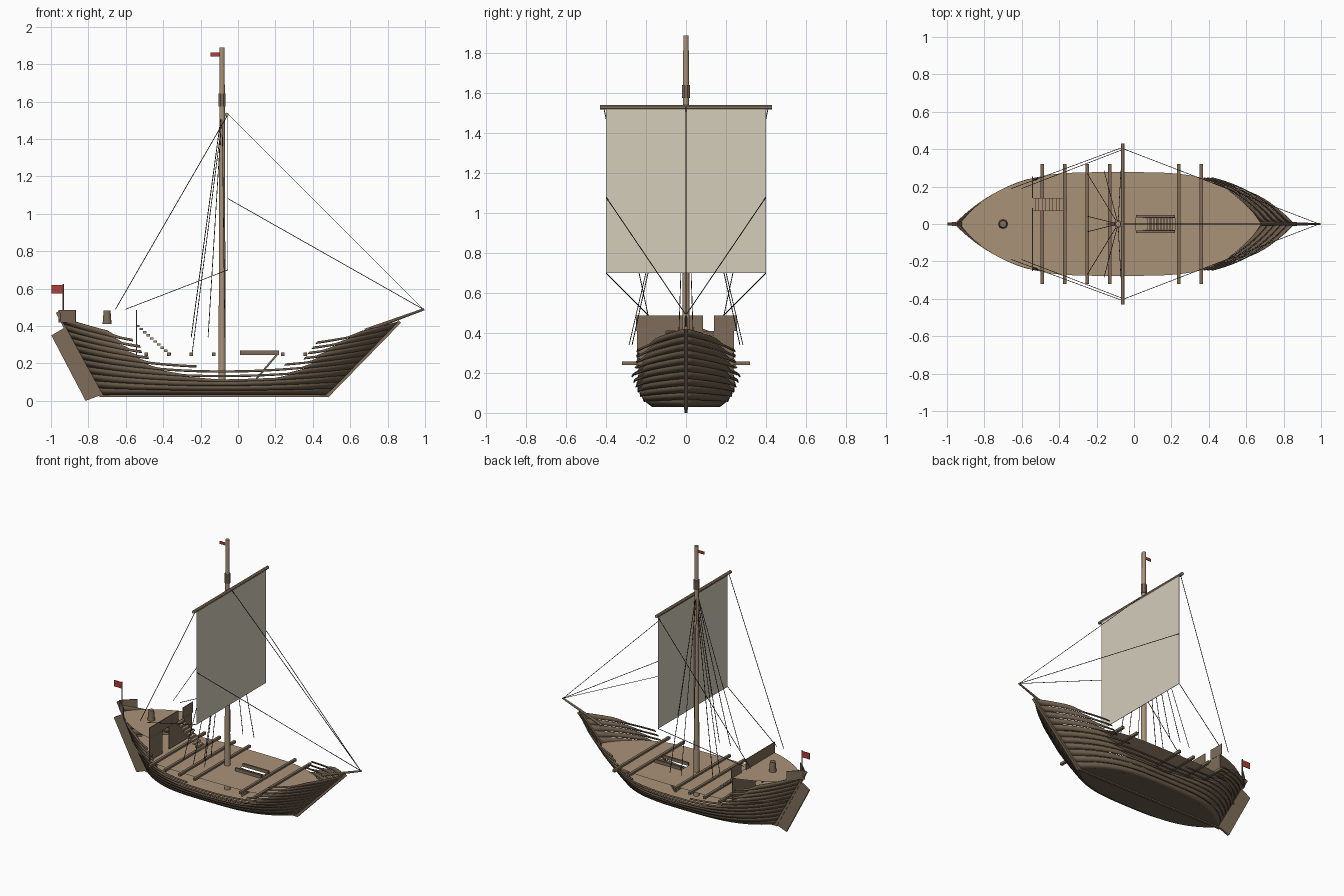
import bpy, bmesh, math
from mathutils import Vector

cube = bpy.data.objects.get("Cube")
if cube:
    bpy.data.objects.remove(cube, do_unlink=True)


def material(name, rgb):
    m = bpy.data.materials.new(name)
    m.use_nodes = True
    m.diffuse_color = (*rgb, 1)
    m.node_tree.nodes["Principled BSDF"].inputs["Base Color"].default_value = (*rgb, 1)
    return m


hull_wood = material("dark hull wood", (0.15, 0.108, 0.07))
wood = material("brown wood", (0.21, 0.152, 0.1))
tan = material("tan wood", (0.40, 0.29, 0.19))
canvas = material("canvas", (0.66, 0.61, 0.5))
rope = material("dark rope", (0.03, 0.026, 0.02))
red = material("red cloth", (0.42, 0.05, 0.04))


def make(name, verts, faces, mat, mirror=False, thick=0, smooth=False):
    me = bpy.data.meshes.new(name)
    me.from_pydata(verts, [], faces)
    me.materials.append(mat)
    ob = bpy.data.objects.new(name, me)
    bpy.context.collection.objects.link(ob)
    if thick:
        mod = ob.modifiers.new("thickness", 'SOLIDIFY')
        mod.thickness = thick
    if mirror:
        mod = ob.modifiers.new("mirror", 'MIRROR')
        mod.use_axis = (False, True, False)
        mod.use_clip = True
    if smooth:
        bpy.ops.object.select_all(action='DESELECT')
        bpy.context.view_layer.objects.active = ob
        ob.select_set(True)
        bpy.ops.object.shade_smooth_by_angle(angle=math.radians(35))
    return ob


def rod(name, a, b, r, mat, r2=None, sides=10):
    a, b = Vector(a), Vector(b)
    q = (b - a).to_track_quat('Z', 'Y')
    r2 = r if r2 is None else r2
    vs = []
    for p, rad in ((a, r), (b, r2)):
        for k in range(sides):
            w = 2 * math.pi * (k + 0.5) / sides
            vs.append(p + q @ Vector((rad * math.cos(w), rad * math.sin(w), 0)))
    fs = [(k, (k + 1) % sides, sides + (k + 1) % sides, sides + k) for k in range(sides)]
    fs += [tuple(reversed(range(sides))), tuple(range(sides, 2 * sides))]
    return make(name, vs, fs, mat, smooth=sides > 6)


def box(name, lo, hi, mat):
    vs = [(x, y, z) for x in (lo[0], hi[0]) for y in (lo[1], hi[1]) for z in (lo[2], hi[2])]
    fs = [(0, 1, 3, 2), (4, 6, 7, 5), (0, 4, 5, 1), (2, 3, 7, 6), (0, 2, 6, 4), (1, 5, 7, 3)]
    return make(name, vs, fs, mat)


def hull_point(v, t, out=0.0):
    """Hull surface: v runs stern to bow (-1..1), t runs keel to rail (0..1)."""
    stern, bow = -0.73 - 0.23 * t, 0.48 + 0.38 * t
    x = (stern + bow) / 2 + v * (bow - stern) / 2
    mid, end = 0.03 + 0.27 * t, 0.03 + (0.42 if v < 0 else 0.39) * t
    beam = 0.17 + 0.105 * min(1, 1.6 * t) ** 0.6
    full = 1 - abs(v) ** 3.4
    return Vector((x, -beam * full - out * min(1, 4 * full), mid + (end - mid) * v * v))


SOLID = [(-1, 0.6), (-0.74, 0.42), (-0.58, 0.25), (-0.45, 0.16), (-0.3, 0.12), (-0.1, 0.09),
         (0.2, 0.1), (0.35, 0.16), (0.45, 0.25), (0.6, 0.33), (0.74, 0.42), (1, 0.6)]


def solid_height(x):
    for (x0, z0), (x1, z1) in zip(SOLID, SOLID[1:]):
        if x0 <= x <= x1:
            return z0 + (z1 - z0) * (x - x0) / (x1 - x0)
    return 0.6


# Overlapping hull planks: closed low down and at the ends, open strips above
ROWS, COLS = 11, 56
verts, faces = [], []
for j in range(ROWS):
    t0, t1 = j / ROWS, (j + 1) / ROWS
    base = len(verts)
    for k in range(COLS + 1):
        v = -1 + 2 * k / COLS
        low = hull_point(v, t0, 0.008 if j else 0)
        f = max(0, min(1, (solid_height(low.x) - low.z) / 0.03 + 0.5))
        verts += [low, hull_point(v, t0 + (t1 - t0) * (0.42 + 0.6 * f))]
    rise = max(0, (t0 - 0.6) / 0.4)
    for k in range(COLS):
        a = base + 2 * k
        x = (verts[a].x + verts[a + 2].x) / 2
        gap = (0, 0)
        if t0 > 0.6:
            gap = (-0.47 - 0.1 * rise, 0.33 + 0.12 * rise)
        elif t0 > 0.5:
            gap = (-0.22, 0.24)
        if not gap[0] < x < gap[1]:
            faces.append((a, a + 2, a + 3, a + 1))
make("hull_planks", verts, faces, hull_wood, mirror=True, thick=0.006, smooth=True)

# Flat bottom
edge = [hull_point(-1 + k / 16, 0) for k in range(33)]
make("hull_bottom", edge + [Vector((p.x, 0, p.z)) for p in edge],
     [(k, 33 + k, 34 + k, k + 1) for k in range(32)], hull_wood, mirror=True)

# Keel, stem and sternpost
rod("keel", (-0.74, 0, 0.03), (0.48, 0, 0.03), 0.012, wood, sides=4)
rod("stem", (0.475, 0, 0.025), (0.865, 0, 0.425), 0.014, wood, sides=4)
rod("sternpost", (-0.73, 0, 0.025), (-0.965, 0, 0.475), 0.014, wood, sides=4)
rod("bowsprit", (0.68, 0, 0.375), (0.995, 0, 0.49), 0.011, tan, 0.006)

# Rudder plate
profile = [(-0.998, 0.35), (-0.93, 0.39), (-0.735, 0.03), (-0.815, 0.0)]
make("rudder", [(x, y, z) for y in (-0.007, 0.007) for x, z in profile],
     [(3, 2, 1, 0), (4, 5, 6, 7)] + [(k, (k + 1) % 4, 4 + (k + 1) % 4, 4 + k) for k in range(4)], wood)

# Bulwark around the stern tip
top = [hull_point(-1 + 0.025 * k, 1) for k in range(5)]
make("stern_bulwark", [(p.x, p.y, z) for p in top for z in (0.42, 0.485)],
     [(2 * k, 2 * k + 2, 2 * k + 3, 2 * k + 1) for k in range(4)], wood, mirror=True, thick=0.006)


def deck(name, x0, x1, start, stop, z, beam, power, hatch=None):
    xs = sorted({start + (stop - start) * k / 40 for k in range(41)} | set(hatch or ()))
    vs, fs = [], []
    for x in xs:
        v = (2 * x - x0 - x1) / (x1 - x0)
        w = beam * max(0, 1 - abs(v) ** power)
        vs += [(x, 0, z), (x, -min(0.045, w / 2), z), (x, -w, z)]
    for k in range(len(xs) - 1):
        a, mid = 3 * k, (xs[k] + xs[k + 1]) / 2
        fs.append((a + 1, a + 2, a + 5, a + 4))
        if not (hatch and hatch[0] < mid < hatch[1]):
            fs.append((a, a + 1, a + 4, a + 3))
    make(name, vs, fs, tan, mirror=True)


deck("main_deck", -0.86, 0.69, -0.86, 0.69, 0.245, 0.277, 4, (0.01, 0.22))
deck("aft_deck", -0.95, 0.83, -0.95, -0.54, 0.41, 0.28, 3.4)
deck("hold_floor", -0.74, 0.49, -0.72, 0.47, 0.07, 0.2, 3.4)

# Through beams
for i, x in enumerate((-0.49, -0.37, -0.25, -0.13, 0.24, 0.36)):
    box(f"cross_beam_{i + 1}", (x - 0.009, -0.32, 0.24), (x + 0.009, 0.32, 0.258), wood)

# Bulkhead below the aft deck and the railing panels above it
for i, (y0, y1, z0, z1) in enumerate(((-0.245, -0.1, 0.245, 0.41), (-0.02, 0.24, 0.245, 0.41),
                                      (-0.25, 0.085, 0.41, 0.487), (0.14, 0.255, 0.41, 0.487))):
    box(f"bulkhead_panel_{i + 1}", (-0.545, y0, z0), (-0.541, y1, z1), wood)

# Stairs to the aft deck
for i in range(10):
    x, z = -0.535 + 0.0185 * i, 0.4 - 0.0165 * i
    box(f"stair_step_{i + 1}", (x - 0.009, 0.07, z - 0.006), (x + 0.009, 0.14, z + 0.006), tan)

# Hatch edges and hold ladder
for side, y in (("right", -0.042), ("left", 0.042)):
    box(f"hatch_edge_{side}", (0.01, y - 0.006, 0.245), (0.22, y + 0.006, 0.268), wood)
    rod(f"ladder_rail_{side}", (0.215, y * 0.85, 0.255), (0.05, y * 0.85, 0.06), 0.007, wood, sides=4)
for i in range(10):
    x, z = 0.2 - 0.0155 * i, 0.237 - 0.018 * i
    box(f"ladder_rung_{i + 1}", (x - 0.006, -0.036, z - 0.003), (x + 0.006, 0.036, z + 0.003), tan)

# Capstan
rod("capstan", (-0.7, 0, 0.41), (-0.7, 0, 0.482), 0.025, wood, 0.019, 12)

# Mast, yard and sail
rod("mast", (-0.085, 0, 0.07), (-0.085, 0, 1.89), 0.02, tan, 0.014, 12)
rod("mast_collar", (-0.085, 0, 1.575), (-0.085, 0, 1.642), 0.021, wood, sides=8)
rod("yard", (-0.06, -0.43, 1.53), (-0.06, 0.43, 1.53), 0.011, tan)
box("sail", (-0.056, -0.4, 0.7), (-0.053, 0.4, 1.525), canvas)

# Flags
rod("flag_pole", (-0.935, 0, 0.45), (-0.935, 0, 0.625), 0.004, wood, sides=6)
box("stern_flag", (-0.998, -0.002, 0.575), (-0.935, 0.002, 0.62), red)
box("mast_pennant", (-0.147, -0.002, 1.842), (-0.098, 0.002, 1.862), red)

# Rigging
rod("forestay", (-0.06, 0, 1.54), (0.99, 0, 0.49), 0.0022, rope, sides=4)
for side, s in (("right", -1), ("left", 1)):
    lines = {
        "bowline": ((-0.052, 0.4, 1.08), (0.99, 0, 0.49)),
        "brace": ((-0.06, 0.41, 1.52), (-0.655, 0.19, 0.49)),
        "sheet": ((-0.055, 0.4, 0.7), (-0.6, 0.19, 0.49)),
        "shroud_front": ((-0.085, 0, 1.56), (-0.07, 0.285, 0.34)),
        "shroud_middle": ((-0.085, 0, 1.56), (-0.16, 0.285, 0.34)),
        "shroud_back": ((-0.085, 0, 1.56), (-0.25, 0.27, 0.34)),
        "backstay": ((-0.085, 0, 1.5), (-0.245, 0.04, 0.255)),
    }
    for name, (a, b) in lines.items():
        rod(f"{name}_{side}", (a[0], a[1] * s, a[2]), (b[0], b[1] * s, b[2]), 0.0022, rope, sides=4)
